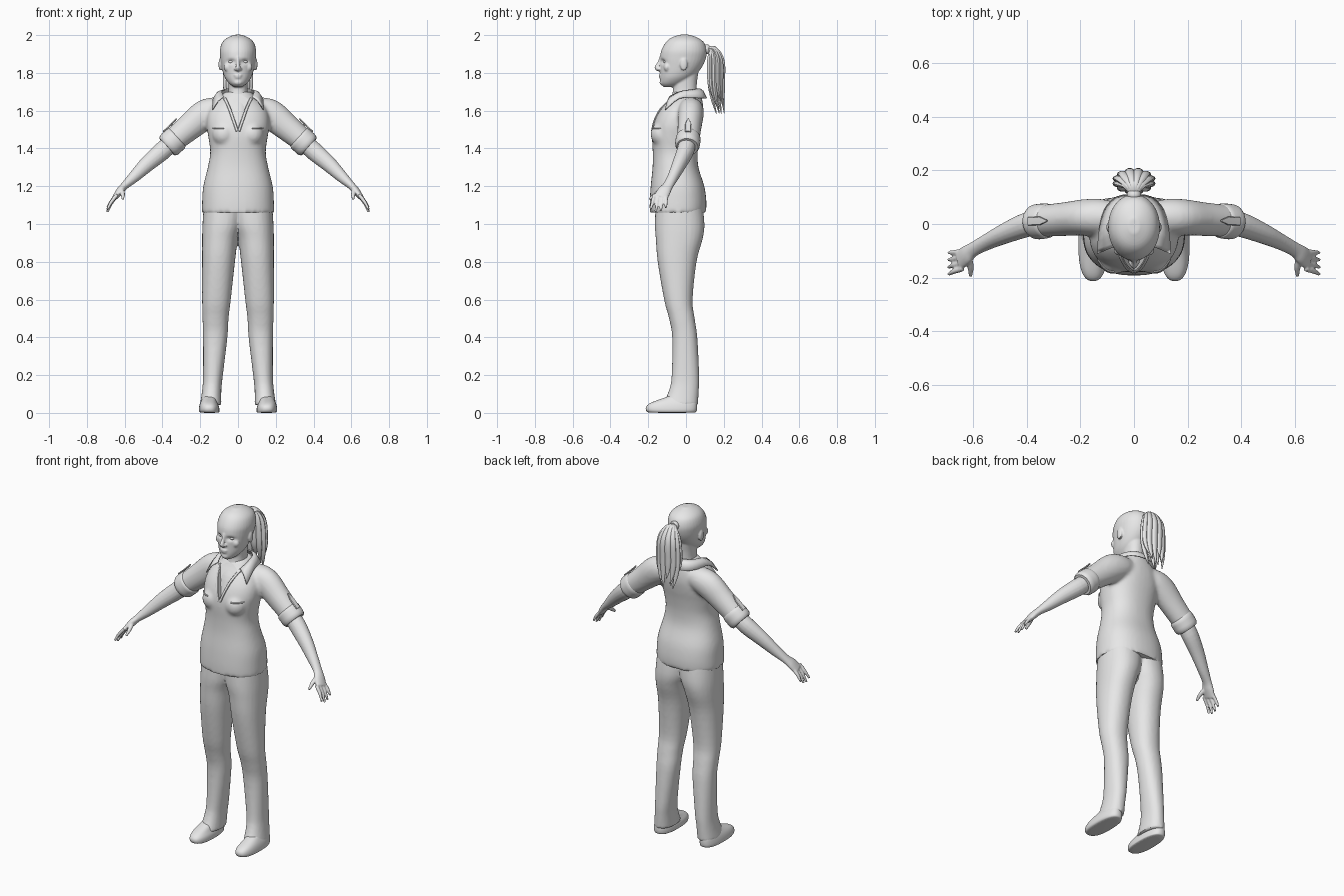
import bpy, bmesh, math
from mathutils import Vector
from mathutils.bvhtree import BVHTree

cube = bpy.data.objects.get("Cube")
if cube:
    bpy.data.objects.remove(cube, do_unlink=True)

grey = bpy.data.materials.new("plain grey")
grey.use_nodes = True
GREY = (0.8, 0.8, 0.8, 1)
grey.diffuse_color = GREY
grey.node_tree.nodes["Principled BSDF"].inputs["Base Color"].default_value = GREY
X, Y = Vector((1, 0, 0)), Vector((0, 1, 0))
made = []


def finish(name, bm, sub=0):
    bmesh.ops.recalc_face_normals(bm, faces=bm.faces)
    me = bpy.data.meshes.new(name)
    bm.to_mesh(me)
    bm.free()
    me.materials.append(grey)
    ob = bpy.data.objects.new(name, me)
    bpy.context.collection.objects.link(ob)
    if sub:
        ob.modifiers.new("subdivide", 'SUBSURF').levels = sub
        ob.modifiers["subdivide"].render_levels = sub
    made.append(ob)
    return ob


def dense(rows, k):
    # Catmull-Rom interpolation between the rows
    out = []
    for i in range(len(rows) - 1):
        a, b, c, d = (rows[max(i - 1, 0)], rows[i], rows[i + 1], rows[min(i + 2, len(rows) - 1)])
        for j in range(k):
            t = j / k
            out.append(tuple(q + t * ((r - p) + t * ((2 * p - 5 * q + 4 * r - s) + t * (3 * (q - r) + s - p))) / 2
                             for p, q, r, s in zip(a, b, c, d)))
    return out + [rows[-1]]


def loft(bm, rings, n, e=2):
    # rings are (centre, side vector, depth vector)
    loops = []
    for c, u, v in rings:
        loop = []
        for i in range(n):
            a = math.tau * i / n
            ca, sa = math.cos(a), math.sin(a)
            loop.append(bm.verts.new(c + u * math.copysign(abs(ca) ** (2 / e), ca)
                                     + v * math.copysign(abs(sa) ** (2 / e), sa)))
        loops.append(loop)
    for p, q in zip(loops, loops[1:]):
        for i in range(n):
            j = (i + 1) % n
            bm.faces.new((p[i], p[j], q[j], q[i]))
    bm.faces.new(loops[0])
    bm.faces.new(loops[-1])


def stack(bm, rows, s=1, n=28, e=2.2, k=4):
    # rows are (height, inner x, outer x, front y, back y)
    loft(bm, [(Vector((s * (x0 + x1) / 2, (f + b) / 2, z)), X * (x1 - x0) / 2, Y * (b - f) / 2)
              for z, x0, x1, f, b in dense(rows, k)], n, e)


def limb(bm, rows, s=1, ref=Y, n=16, e=2, k=4):
    # rows are (x, y, z, radius along ref, other radius)
    rows = dense(rows, k)
    pts = [Vector((s * r[0], r[1], r[2])) for r in rows]
    rings = []
    for i, r in enumerate(rows):
        t = (pts[min(i + 1, len(pts) - 1)] - pts[max(i - 1, 0)]).normalized()
        u = (ref - t * ref.dot(t)).normalized()
        rings.append((pts[i], u * r[3], t.cross(u) * r[4]))
    loft(bm, rings, n, e)


def ball(bm, c, r):
    v = bmesh.ops.create_uvsphere(bm, u_segments=20, v_segments=12, radius=1)["verts"]
    bmesh.ops.scale(bm, vec=r, verts=v)
    bmesh.ops.translate(bm, vec=c, verts=v)


def bake(ob):
    dg = bpy.context.evaluated_depsgraph_get()
    me = bpy.data.meshes.new_from_object(ob.evaluated_get(dg))
    ob.modifiers.clear()
    ob.data = me


def fuse(name, bm, voxel, rounds):
    # melt overlapping volumes into one skin
    ob = finish(name, bm)
    m = ob.modifiers.new("fuse", 'REMESH')
    m.mode, m.voxel_size = 'VOXEL', voxel
    m = ob.modifiers.new("relax", 'SMOOTH')
    m.factor, m.iterations = 0.5, rounds
    bake(ob)
    return ob


SIDES = ((1, "left"), (-1, "right"))

# Trousers
bm = bmesh.new()
for s, _ in SIDES:
    stack(bm, [(1.12, -.04, .18, -.16, .085), (1.0, -.025, .188, -.165, .098), (.92, 0, .19, -.16, .088),
               (.8, .016, .19, -.15, .056), (.6, .038, .19, -.116, .035), (.5, .05, .188, -.09, .046),
               (.4, .056, .185, -.073, .06), (.2, .08, .185, -.076, .07), (.12, .088, .19, -.09, .068),
               (.04, .088, .202, -.125, .063)], s)
fuse("trousers", bm, .009, 4)

# Shoes
for s, side in SIDES:
    bm = bmesh.new()
    stack(bm, [(0, .1, .2, -.2, .05), (.012, .098, .208, -.213, .058), (.035, .1, .206, -.212, .06),
               (.055, .11, .2, -.185, .058), (.075, .115, .19, -.13, .052), (.1, .12, .18, -.06, .05)], s, k=2, e=2.5)
    finish(side + "_shoe", bm, 1)

# Shirt body and sleeves
bm = bmesh.new()
body = [(1.06, .191, -.192, .106), (1.12, .19, -.192, .108), (1.2, .184, -.187, .097), (1.3, .16, -.177, .066),
        (1.38, .147, -.176, .062), (1.46, .157, -.18, .072), (1.52, .166, -.174, .084), (1.58, .162, -.152, .092),
        (1.63, .138, -.12, .09), (1.67, .095, -.085, .083), (1.7, .07, -.065, .072)]
stack(bm, [(z, -w, w, f, b) for z, w, f, b in body], n=40, e=2.3)
for s, _ in SIDES:
    ball(bm, (s * .075, -.125, 1.475), (.062, .063, .065))
    limb(bm, [(.04, .02, 1.615, .055, .055), (.12, .025, 1.6, .068, .072), (.18, .025, 1.575, .068, .08),
              (.26, .018, 1.51, .063, .071), (.365, .01, 1.423, .059, .06)], s, n=24)
shirt = fuse("shirt", bm, .01, 5)

# Open V neckline
bm = bmesh.new()
wedge = [[bm.verts.new(p) for p in ring] for ring in (
    [(0, -.4, 1.49), (.085, -.4, 1.73), (-.085, -.4, 1.73)],
    [(0, -.155, 1.49), (.085, -.055, 1.73), (-.085, -.055, 1.73)])]
bm.faces.new(wedge[0])
bm.faces.new(wedge[1])
for i in range(3):
    j = (i + 1) % 3
    bm.faces.new((wedge[0][i], wedge[0][j], wedge[1][j], wedge[1][i]))
tree = BVHTree.FromObject(shirt, bpy.context.evaluated_depsgraph_get())
cutter = finish("neckline_cutter", bm)
cutter.hide_render = True
cut = shirt.modifiers.new("neckline", 'BOOLEAN')
cut.operation, cut.object = 'DIFFERENCE', cutter
bake(shirt)
made.remove(cutter)
bpy.data.objects.remove(cutter, do_unlink=True)


def front(x, z):
    hit = tree.ray_cast(Vector((x, -1, z)), Y)[0]
    return hit.y if hit else -.1


# Collar: a folded strip around the neck, ending in two points
inner = [(0, .073, 1.715), (.045, .064, 1.715), (.075, .03, 1.71), (.086, -.03, 1.7), (.075, -.085, 1.675)]
outer = [(0, .108, 1.665), (.065, .1, 1.665), (.11, .05, 1.668), (.13, -.035, 1.665),
         (.135, min(front(.135, 1.6) - .012, -.11), 1.605)]
bm = bmesh.new()
for s, _ in SIDES:
    grid = []
    for a, b in zip(dense(inner, 3), dense(outer, 3)):
        a, b = Vector(a), Vector(b)
        mid = (a + b) / 2 + Vector((0, 0, .012))
        grid.append([bm.verts.new((s * p.x, p.y, p.z)) for p in (a, mid, b)])
    for p, q in zip(grid, grid[1:]):
        for i in range(2):
            bm.faces.new((p[i], q[i], q[i + 1], p[i + 1]))
bmesh.ops.remove_doubles(bm, verts=bm.verts, dist=.0005)
collar = finish("collar", bm)
solid = collar.modifiers.new("thickness", 'SOLIDIFY')
solid.thickness, solid.offset = .007, 0

for s, side in SIDES:
    # Neckline edging and pocket seam, laid on the chest
    bm = bmesh.new()
    limb(bm, [(x + .004, front(s * x, z) - .001, z, .006, .008)
              for x, z in ((0, 1.492), (.02, 1.55), (.041, 1.61), (.066, 1.665))], s, n=8)
    finish(side + "_neckline_edge", bm)
    bm = bmesh.new()
    limb(bm, [(x, front(s * x, 1.507) - .001, 1.507, .004, .004) for x in (.075, .095, .115, .135)], s, n=8)
    finish(side + "_pocket_seam", bm)
    # Rolled cuff and its tab
    bm = bmesh.new()
    limb(bm, [(.318, .012, 1.46, .058, .06), (.326, .012, 1.453, .065, .069), (.345, .01, 1.437, .066, .07),
              (.365, .008, 1.418, .065, .069), (.376, .007, 1.408, .057, .06)], s, n=24, k=2)
    finish(side + "_cuff", bm)
    bm = bmesh.new()
    limb(bm, [(.325, .012, 1.558, .003, .004), (.35, .012, 1.53, .016, .005), (.395, .01, 1.488, .016, .005)],
         s, n=8, e=4, k=1)
    finish(side + "_cuff_tab", bm)
    # Forearm and hand
    bm = bmesh.new()
    limb(bm, [(.34, .01, 1.44, .045, .045), (.4, -.003, 1.387, .046, .049), (.48, -.035, 1.318, .038, .042),
              (.55, -.068, 1.25, .03, .031), (.6, -.095, 1.203, .028, .021), (.625, -.115, 1.175, .036, .02),
              (.652, -.135, 1.14, .038, .014)], s)
    for i in range(4):
        y, reach = -.167 + i * .021, (.9, 1.05, 1, .8)[i]
        spread = (i - 1.5) * .006 - .012
        limb(bm, [(.64, y, 1.155, .011, .011), (.672, y + spread * .5, 1.155 - .045 * reach, .0095, .0095),
                  (.692, y + spread, 1.155 - .088 * reach, .0065, .0065)], s, n=10)
    limb(bm, [(.618, -.12, 1.185, .014, .014), (.61, -.16, 1.158, .012, .012), (.61, -.195, 1.13, .007, .007)],
         s, X, 10)
    fuse(side + "_arm", bm, .005, 3)

# Head, neck and face
bm = bmesh.new()
skull = [(1.725, .02, -.118, -.05), (1.742, .045, -.134, -.01), (1.77, .067, -.137, .03), (1.8, .079, -.137, .062),
         (1.84, .088, -.137, .09), (1.88, .094, -.137, .106), (1.92, .096, -.13, .11), (1.96, .084, -.108, .096),
         (1.985, .058, -.08, .064), (2.002, .02, -.035, .02)]
stack(bm, [(z, -w, w, f, b) for z, w, f, b in skull], n=36, e=2.05)
neck = [(1.47, .06, -.165, 0), (1.6, .075, -.118, .05), (1.66, .062, -.082, .056), (1.7, .051, -.07, .056),
        (1.75, .051, -.068, .058), (1.8, .055, -.06, .065)]
stack(bm, [(z, -w, w, f, b) for z, w, f, b in neck])
limb(bm, [(0, -.132, 1.885, .008, .008), (0, -.143, 1.852, .009, .01), (0, -.154, 1.827, .013, .013),
          (0, -.14, 1.815, .013, .008)], ref=X)
ball(bm, (0, -.133, 1.788), (.024, .012, .007))
ball(bm, (0, -.132, 1.777), (.02, .012, .007))
ball(bm, (0, -.122, 1.75), (.025, .018, .017))
for s, _ in SIDES:
    ball(bm, (s * .012, -.144, 1.821), (.009, .011, .008))
    ball(bm, (s * .094, -.012, 1.845), (.009, .02, .034))
    ball(bm, (s * .052, -.1, 1.83), (.024, .018, .024))
head = fuse("head", bm, .005, 3)
for v in head.data.vertices:
    if v.co.y < -.06:
        d = ((abs(v.co.x) - .036) / .02) ** 2 + ((v.co.z - 1.86) / .012) ** 2
        v.co.y += .014 * math.exp(-d)
for s, side in SIDES:
    bm = bmesh.new()
    ball(bm, (s * .036, -.108, 1.859), (.015, .012, .009))
    finish(side + "_eye", bm)

# Ponytail: a tie and a ring of hanging locks
bm = bmesh.new()
limb(bm, [(0, .095, 1.92, .02, .02), (0, .11, 1.925, .027, .027), (0, .125, 1.927, .02, .02)], ref=X)
finish("hair_tie", bm)
LOCKS = 12
for i in range(LOCKS):
    a = math.tau * (i + .5) / LOCKS
    ox, oy = .055 * math.sin(a), .036 * math.cos(a)
    drop = .03 * (i % 3)
    bm = bmesh.new()
    limb(bm, [(0, .1, 1.922, .008, .008), (ox * .4, .14 + oy * .3, 1.925 + oy * .2, .014, .01),
              (ox, .158 + oy, 1.865, .018, .012), (ox * 1.15, .16 + oy, 1.75, .019, .012),
              (ox * 1.05, .168 + oy * .8, 1.66 + drop * .5, .013, .009),
              (ox * .8, .182 + oy * .6, 1.585 + drop, .002, .002)], ref=X, n=10)
    finish("hair_lock", bm)

# Smooth shading with sharp edges kept
bpy.ops.object.select_all(action='DESELECT')
for ob in made:
    ob.select_set(True)
bpy.context.view_layer.objects.active = made[0]
bpy.ops.object.shade_smooth_by_angle(angle=math.radians(40))
